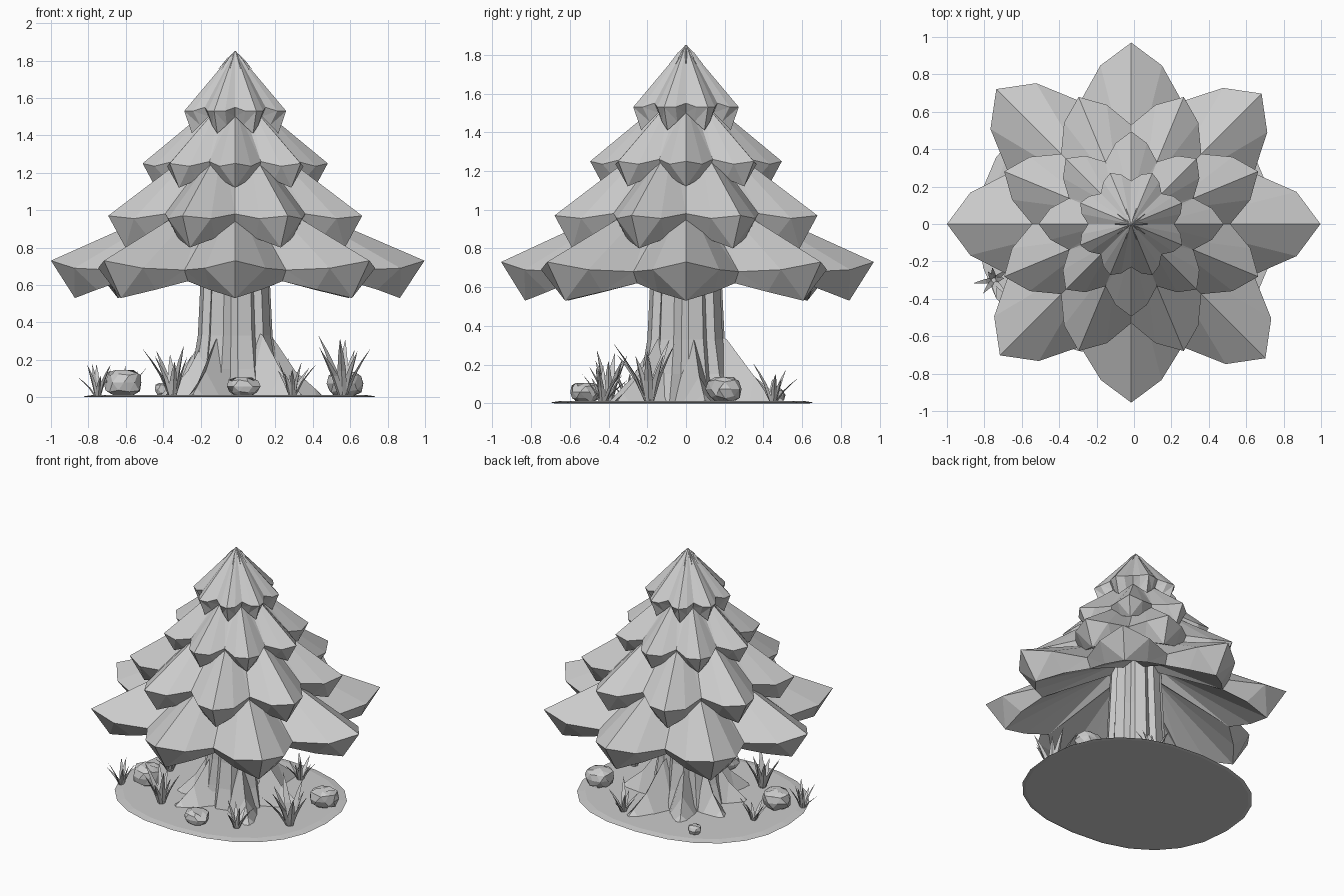
import bpy, bmesh, math, random
from mathutils import Vector

random.seed(4)
cube = bpy.data.objects.get("Cube")
if cube:
    bpy.data.objects.remove(cube, do_unlink=True)

grey = bpy.data.materials.new("plain grey")
grey.use_nodes = True
COLOUR = (0.6, 0.6, 0.6, 1)
grey.diffuse_color = COLOUR
grey.node_tree.nodes["Principled BSDF"].inputs["Base Color"].default_value = COLOUR
CENTRE = Vector((-0.015, 0, 0))


def polar(r, a, z):
    return Vector((r * math.cos(a), r * math.sin(a), z))


def finish(name, bm, loc=(0, 0, 0)):
    bmesh.ops.recalc_face_normals(bm, faces=bm.faces)
    mesh = bpy.data.meshes.new(name)
    bm.to_mesh(mesh)
    bm.free()
    mesh.materials.append(grey)
    ob = bpy.data.objects.new(name, mesh)
    ob.location = loc
    bpy.context.collection.objects.link(ob)
    return ob


def loft(bm, rings):
    """Skin equal-length rings of points and close both ends."""
    loops = [[bm.verts.new(p) for p in ring] for ring in rings]
    n = len(loops[0])
    for a, b in zip(loops, loops[1:]):
        for i in range(n):
            j = (i + 1) % n
            bm.faces.new((a[i], a[j], b[j], b[i]))
    bm.faces.new(loops[0])
    bm.faces.new(loops[-1])


def foliage_tier(name, turn, top, tip, shoulder, valley, low_tip, low_valley, under, reach=(1,) * 8):
    """Eight pointed, ridged boughs; each argument pair is (radius, height)."""
    bm = bmesh.new()
    crown, rim, low, inner = [], [], [], []
    low_shoulder = [(p + q) / 2 for p, q in zip(low_tip, low_valley)]
    for k in range(8):
        a = math.radians(turn + 45 * k)
        for deg, hi, lo in ((-11, shoulder, low_shoulder), (0, tip, low_tip),
                            (11, shoulder, low_shoulder), (22.5, valley, low_valley)):
            b = a + math.radians(deg)
            f = reach[k] if deg < 20 else 1
            dip = 0.25 * top[0] if deg > 20 else 0
            ridge = b if deg > 20 else a
            rim.append(polar(hi[0] * f, b, hi[1]))
            low.append(polar(lo[0] * f, b, lo[1]))
            crown.append(polar(top[0], ridge, top[1] - dip))
            inner.append(polar(under[0], ridge, under[1] - dip))
    loft(bm, [crown, rim, low, inner])
    bmesh.ops.remove_doubles(bm, verts=bm.verts, dist=0.0005)
    bmesh.ops.triangulate(bm, faces=[f for f in bm.faces if len(f.verts) == 4])
    finish(name, bm, CENTRE)


# Foliage, bottom to top
foliage_tier("foliage_bottom", 0, (0.2, 1.08), (1, 0.73), (0.89, 0.69), (0.71, 0.68),
             (0.87, 0.53), (0.66, 0.62), (0.17, 0.93),
             (1.012, 0.986, 0.97, 1.02, 0.985, 0.993, 0.955, 1.015))
foliage_tier("foliage_lower_middle", 22.5, (0.18, 1.36), (0.735, 0.97), (0.65, 0.955), (0.53, 0.98),
             (0.635, 0.8), (0.47, 0.9), (0.15, 1.1))
foliage_tier("foliage_upper_middle", 0, (0.12, 1.56), (0.495, 1.25), (0.44, 1.235), (0.36, 1.26),
             (0.425, 1.12), (0.32, 1.2), (0.1, 1.36))
foliage_tier("foliage_top", 22.5, (0.004, 1.85), (0.295, 1.53), (0.27, 1.53), (0.23, 1.55),
             (0.25, 1.41), (0.2, 1.5), (0.06, 1.6))

# Thin needles around the peak
bm = bmesh.new()
for k in range(10):
    a = k * math.tau / 10
    side = polar(1, a + math.pi / 2, 0)
    rings = []
    for r, w in ((0.005, 0.001), (0.045, 0.006), (0.09, 0.001)):
        p = polar(r, a, 1.85 - 1.08 * r)
        rings.append([p - side * w, p + side * w, p + Vector((0, 0, w * 1.5))])
    loft(bm, rings)
finish("peak_needles", bm, CENTRE)

# Trunk with broad fluted panels
bm = bmesh.new()
rings = []
for z, ridge, valley in ((0, 0.27, 0.22), (0.15, 0.23, 0.195), (0.33, 0.2, 0.175),
                         (0.6, 0.187, 0.16), (0.95, 0.17, 0.145)):
    ring = []
    for k in range(8):
        a = math.radians(45 * k + 15)
        ring += [polar(ridge, a - 0.2, z), polar(ridge, a + 0.2, z),
                 polar(valley, a + math.radians(22.5), z)]
    rings.append(ring)
loft(bm, rings)
finish("trunk", bm, CENTRE)

# Sharp-crested roots: direction in degrees, reach
for deg, reach in ((-120, 0.45), (-45, 0.5), (12, 0.47), (75, 0.52),
                   (118, 0.43), (160, 0.42), (205, 0.4)):
    bm = bmesh.new()
    a = math.radians(deg)
    side = polar(1, a + math.pi / 2, 0)
    rings = []
    for t, half, peak in ((0.2, 0.1, 0.38), (0.42, 0.11, 0.33), (0.7, 0.085, 0.14),
                          (0.92, 0.05, 0.05), (1, 0.035, 0.015)):
        p = polar(reach * t, a, 0.004)
        rings.append([p - side * half, p + side * half, polar(reach * t, a, peak)])
    loft(bm, rings)
    finish("root", bm, CENTRE)

# Thin ground patch with a bevelled rim
bm = bmesh.new()


def patch(scale, z):
    ring = []
    for k in range(24):
        c, s = math.cos(k * math.pi / 12), math.sin(k * math.pi / 12)
        ring.append(Vector((math.copysign(abs(c) ** 0.86, c) * 0.785 * scale - 0.045,
                            math.copysign(abs(s) ** 0.86, s) * 0.68 * scale - 0.02, z)))
    return ring


loft(bm, [patch(0.97, 0), patch(1, 0.004), patch(0.93, 0.012)])
finish("ground_patch", bm)

# Faceted rocks: x, y, half width, height
for x, y, r, h in ((0.57, 0.2, 0.1, 0.13), (0.03, -0.52, 0.09, 0.1),
                   (-0.61, -0.19, 0.105, 0.14), (-0.4, 0.47, 0.045, 0.07)):
    bm = bmesh.new()
    bmesh.ops.create_icosphere(bm, subdivisions=2, radius=1)
    for v in bm.verts:
        v.co *= random.uniform(0.9, 1.08)
        v.co.z = max(-0.8, min(0.75, v.co.z))
        v.co = Vector((v.co.x * r, v.co.y * r * 0.95, (v.co.z + 0.8) / 1.55 * h))
    bmesh.ops.dissolve_limit(bm, angle_limit=0.35, verts=bm.verts, edges=bm.edges)
    finish("rock", bm, (x, y, 0.006))

# Grass tufts made of curved, pointed blades: x, y, height
for x, y, h in ((-0.75, -0.3, 0.17), (-0.35, -0.4, 0.26), (0.29, -0.43, 0.2),
                (0.56, -0.19, 0.31), (0.2, 0.45, 0.2), (-0.6, 0.06, 0.16)):
    bm = bmesh.new()
    for k in range(8):
        a = k * math.tau / 8 + random.uniform(-0.2, 0.2)
        tall = h * random.uniform(0.55, 1.05)
        lean = h * random.uniform(0.25, 0.65)
        side = polar(1, a + math.pi / 2, 0)
        rings = []
        for t, w in ((0, 0.07), (0.45, 0.075), (0.75, 0.045), (1, 0.003)):
            p = polar(0.01 + lean * t ** 1.4, a, tall * t)
            out = polar(w * h * 0.6, a, 0)
            rings.append([p - side * w * h, p + out, p + side * w * h])
        loft(bm, rings)
    finish("grass_tuft", bm, (x, y, 0.004))
